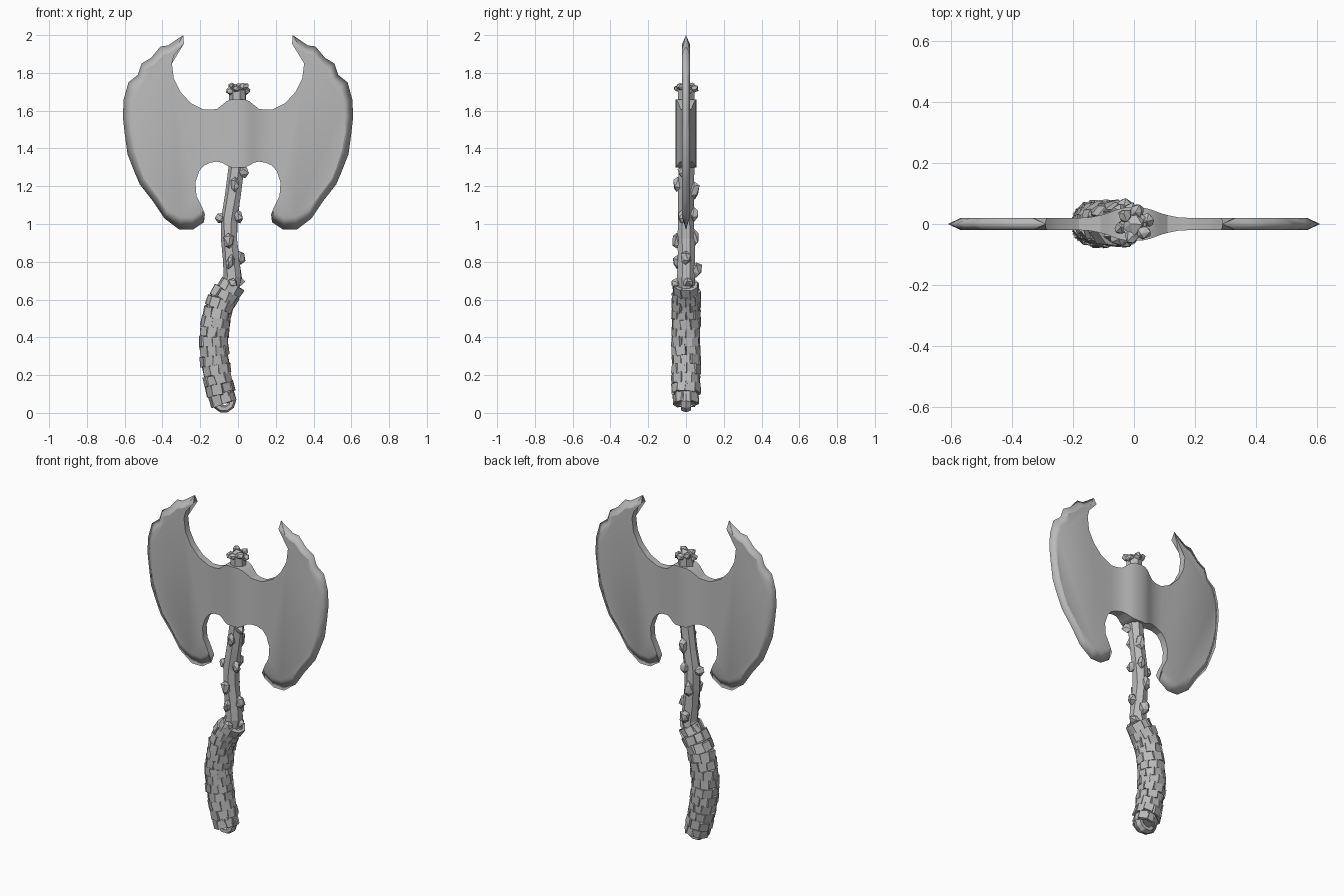
import bpy, bmesh, math, random
from mathutils import Vector, Matrix

random.seed(4)
cube = bpy.data.objects.get("Cube")
if cube:
    bpy.data.objects.remove(cube)

stone = bpy.data.materials.new("grey_stone")
stone.use_nodes = True
stone.diffuse_color = (0.5, 0.5, 0.5, 1)
stone.node_tree.nodes["Principled BSDF"].inputs["Base Color"].default_value = (0.5, 0.5, 0.5, 1)


def finish(bm, name):
    bmesh.ops.recalc_face_normals(bm, faces=bm.faces[:])
    mesh = bpy.data.meshes.new(name)
    bm.to_mesh(mesh)
    bm.free()
    mesh.materials.append(stone)
    ob = bpy.data.objects.new(name, mesh)
    bpy.context.collection.objects.link(ob)
    return ob


def jitter(verts, amount):
    for v in verts:
        v.co += Vector([random.uniform(-amount, amount) for _ in range(3)])


def frame(path, i):
    """Point, sideways direction and tangent of a path lying in the xz plane."""
    a, b = path[max(i - 1, 0)], path[min(i + 1, len(path) - 1)]
    t = Vector((b[0] - a[0], 0, b[1] - a[1])).normalized()
    return Vector((path[i][0], 0, path[i][1])), Vector((t.z, 0, -t.x)), t


def tube(name, path, sides, wobble=0.0):
    """Faceted tube through (x, z, radius) stations."""
    bm = bmesh.new()
    rings = []
    for i, station in enumerate(path):
        p, n, t = frame(path, i)
        ring = []
        for k in range(sides):
            a = math.tau * (k + 0.5) / sides
            ring.append(bm.verts.new(p + station[2] * (n * math.cos(a) + Vector((0, math.sin(a), 0)))))
        rings.append(ring)
    for r, s in zip(rings, rings[1:]):
        for k in range(sides):
            j = (k + 1) % sides
            bm.faces.new((r[k], r[j], s[j], s[k]))
    bm.faces.new(rings[0])
    bm.faces.new(rings[-1])
    jitter(bm.verts, wobble)
    return finish(bm, name)


def lumps(name, spots):
    """Rough low-poly pebbles at (x, y, z, size, stretch)."""
    bm = bmesh.new()
    for x, y, z, size, stretch in spots:
        m = Matrix.Translation((x, y, z)) @ Matrix.Rotation(random.uniform(-0.4, 0.4), 4, 'Y')
        m = m @ Matrix.Diagonal((size, size, size * stretch, 1))
        made = bmesh.ops.create_icosphere(bm, subdivisions=1, radius=1, matrix=m)
        jitter(made["verts"], size * 0.2)
    return finish(bm, name)


# Double blade: one quarter, mirrored left-right and front-back
hub = [(0, .055, 1.66, 1.30), (.035, .053, 1.66, 1.30), (.06, .046, 1.65, 1.31),
       (.085, .036, 1.63, 1.325), (.11, .029, 1.61, 1.33), (.145, .022, 1.605, 1.325),
       (.18, .02, 1.605, 1.31)]
top_curve = [(.25, 1.64), (.305, 1.70), (.34, 1.77), (.35, 1.85), (.33, 1.93)]
low_curve = [(.205, 1.28), (.225, 1.22), (.22, 1.15), (.19, 1.09), (.175, 1.05)]
cutting = [(.29, 2.0), (.37, 1.945), (.41, 1.94), (.46, 1.88), (.51, 1.85), (.53, 1.79),
           (.58, 1.75), (.605, 1.66), (.61, 1.57), (.60, 1.48), (.585, 1.37), (.55, 1.28),
           (.52, 1.21), (.45, 1.12), (.39, 1.03), (.31, .97), (.24, .97), (.18, 1.01)]
half = 0.02
bm = bmesh.new()
hub_top = [bm.verts.new((x, -t, zt)) for x, t, zt, zb in hub]
hub_low = [bm.verts.new((x, -t, zb)) for x, t, zt, zb in hub]
for i in range(len(hub) - 1):
    bm.faces.new((hub_top[i], hub_low[i], hub_low[i + 1], hub_top[i + 1]))
horn = [bm.verts.new((x, -half, z)) for x, z in top_curve]
beard = [bm.verts.new((x, -half, z)) for x, z in low_curve]
edge = [bm.verts.new((x, 0, z)) for x, z in cutting]
inner = []
for x, z in cutting:
    s = random.uniform(0.08, 0.13)
    inner.append(bm.verts.new((x + (.25 - x) * s, -half, z + (1.5 - z) * s)))
bm.faces.new([hub_top[-1]] + horn + inner + beard[::-1] + [hub_low[-1]])
# sharpened bevel
for i in range(len(edge) - 1):
    bm.faces.new((inner[i], edge[i], edge[i + 1], inner[i + 1]))
bm.faces.new((horn[-1], edge[0], inner[0]))
bm.faces.new((beard[-1], inner[-1], edge[-1]))
# flat rims of the blade
for chain, tip in ((hub_top + horn, edge[0]), (hub_low + beard, edge[-1])):
    mid = [bm.verts.new((v.co.x, 0, v.co.z)) for v in chain]
    for i in range(len(chain) - 1):
        bm.faces.new((chain[i], chain[i + 1], mid[i + 1], mid[i]))
    bm.faces.new((chain[-1], tip, mid[-1]))
blade = finish(bm, "double_blade")
mirror = blade.modifiers.new("Mirror", 'MIRROR')
mirror.use_axis = (True, True, False)
mirror.merge_threshold = 0.0005
bpy.context.view_layer.objects.active = blade
blade.select_set(True)
bpy.ops.object.shade_smooth_by_angle(angle=math.radians(25))
blade.select_set(False)

# Upper shaft
tube("upper_shaft", [(-.05, .62, .05), (-.025, .72, .048), (-.035, .82, .046), (-.045, .92, .045),
                     (-.045, 1.02, .045), (-.025, 1.15, .043), (-.008, 1.3, .043),
                     (0, 1.5, .045), (0, 1.72, .045)], 7, 0.003)

# Grip core
grip = [(-.075, .055), (-.09, .11), (-.103, .16), (-.112, .21), (-.12, .26), (-.126, .31),
        (-.128, .36), (-.126, .41), (-.121, .46), (-.112, .51), (-.1, .56), (-.078, .605),
        (-.05, .645), (-.03, .68)]
tube("grip_core", [(x, z, .064 if z < .63 else .052) for x, z in grip], 9)

# Grip wrapping: rows of uneven slabs
bm = bmesh.new()
slabs = 9
for i, (x, z) in enumerate(grip[:-1]):
    p, n, t = frame(grip, i)
    radius = .064 if .08 < z < .63 else .056
    for k in range(slabs):
        a = math.tau * (k + (i % 2) * 0.5) / slabs + random.uniform(-.08, .08)
        out = n * math.cos(a) + Vector((0, math.sin(a), 0))
        side = t.cross(out)
        rot = Matrix((out, side, t)).transposed().to_4x4()
        spot = p + t * .018 + out * (radius + random.uniform(-.003, .004))
        m = Matrix.Translation(spot) @ rot @ Matrix.Rotation(random.uniform(-.12, .12), 4, 'X')
        m = m @ Matrix.Diagonal((.016, .052, random.uniform(.048, .058), 1))
        made = bmesh.ops.create_cube(bm, size=1, matrix=m)
        jitter(made["verts"], .0025)
finish(bm, "grip_wrapping")

# Pommel loop
bpy.ops.mesh.primitive_torus_add(major_segments=10, minor_segments=6, major_radius=.045,
                                 minor_radius=.02, location=(-.075, 0, .065),
                                 rotation=(math.pi / 2, 0, 0))
loop = bpy.context.object
loop.name = "pommel_loop"
loop.scale = (1, 1, 1.5)
loop.data.materials.append(stone)
loop.select_set(False)

# Knots on the shaft
lumps("shaft_knots", [
    (.03, -.02, 1.275, .027, 1.1), (-.015, -.045, 1.21, .025, 1.6), (-.01, .045, 1.18, .026, 1.8),
    (-.09, .0, 1.03, .028, 1.1), (0, -.02, 1.04, .026, 1.5), (-.05, -.048, .91, .03, 1.5),
    (-.05, .045, .93, .027, 1.7), (.012, .0, .82, .028, 1.4), (-.03, .055, .76, .03, 1.4),
    (-.04, -.045, .8, .024, 1.6), (-.03, -.05, .69, .03, 1.0), (.0, .01, .69, .032, 1.0),
    (-.07, .01, .69, .026, 1.0), (-.02, .045, 1.05, .025, 1.5)])

# Knobbly cap
spots = [(0, 0, 1.715, .042, .7)]
for k in range(6):
    a = math.tau * k / 6 + .3
    spots.append((.043 * math.cos(a), .043 * math.sin(a), 1.705 + .012 * (k % 3), .025, .9))
lumps("top_cap", spots)
